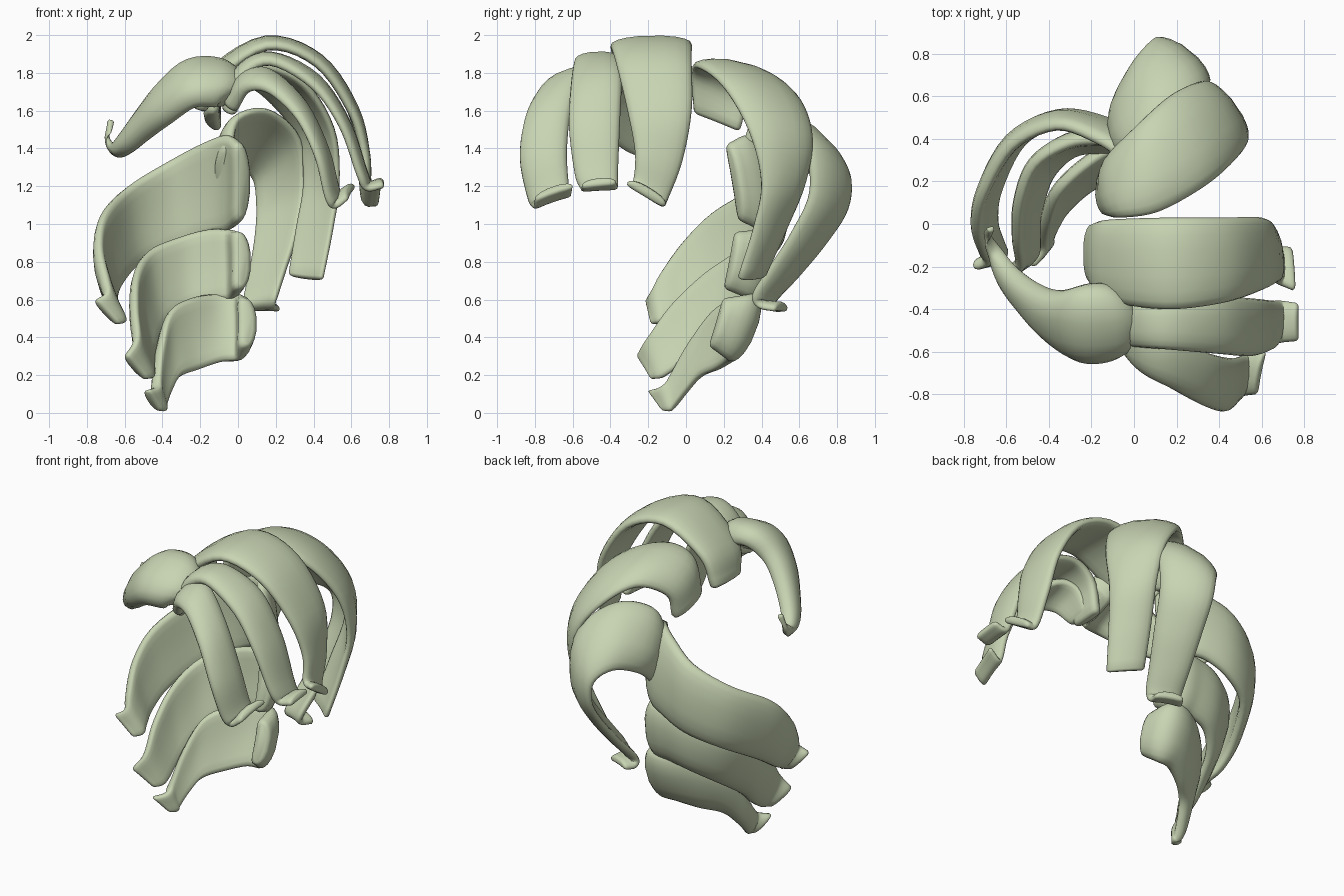
import bpy, bmesh, math
from mathutils import Vector

HEAD = Vector((0, 0, 1.05))
mat = bpy.data.materials.new("pale_green")
mat.diffuse_color = (0.58, 0.66, 0.45, 1)


def spline(p, i, t):
    # Catmull-Rom between p[i] and p[i + 1]
    a = p[i - 1] if i > 0 else p[0] * 2 - p[1]
    b, c = p[i], p[i + 1]
    d = p[i + 2] if i + 2 < len(p) else c * 2 - b
    return 0.5 * (2 * b + (c - a) * t + (2 * a - 5 * b + 4 * c - d) * t * t
                  + (3 * b - a - 3 * c + d) * t ** 3)


def strand(name, edges, thick=0.06, crown=0.03, taper=0.4, steps=5, sides=18):
    """Thick curved ribbon lofted between two edge paths (x,y,z,x,y,z per station)."""
    L = [Vector(e[:3]) for e in edges]
    R = [Vector(e[3:]) for e in edges]
    st = [(spline(L, i, k / steps), spline(R, i, k / steps))
          for i in range(len(L) - 1) for k in range(steps)] + [(L[-1], R[-1])]
    mid = [(a + b) / 2 for a, b in st]
    n = len(st)
    tan = [(mid[min(i + 1, n - 1)] - mid[max(i - 1, 0)]).normalized() for i in range(n)]
    nor = [tan[i].cross(st[i][1] - st[i][0]).normalized() for i in range(n)]
    if nor[n // 2].dot(mid[n // 2] - HEAD) < 0:
        nor = [-v for v in nor]
    wmax = max((b - a).length for a, b in st)
    bm = bmesh.new()
    rings = []

    def ring(i, shift, sw, sv):
        half = (st[i][1] - st[i][0]) / 2
        th = thick / 2 * (1 - taper * i / (n - 1)) * sv
        cr = crown * 2 * half.length / wmax
        vs = []
        for k in range(sides):
            a = 2 * math.pi * k / sides
            u = math.copysign(abs(math.cos(a)) ** 0.7, math.cos(a)) * sw
            v = math.copysign(abs(math.sin(a)) ** 0.7, math.sin(a))
            vs.append(bm.verts.new(mid[i] + half * u + tan[i] * shift
                                   + nor[i] * (cr * (1 - u * u) + th * v)))
        rings.append(vs)

    # rounded root, body, rounded tip
    ring(0, -0.022, 0.84, 0.45)
    ring(0, -0.015, 0.94, 0.8)
    for i in range(n):
        ring(i, 0, 1, 1)
    ring(n - 1, 0.008, 0.94, 0.8)
    ring(n - 1, 0.013, 0.84, 0.45)
    for a, b in zip(rings, rings[1:]):
        for k in range(sides):
            m = (k + 1) % sides
            bm.faces.new((a[k], a[m], b[m], b[k]))
    bm.faces.new(rings[0])
    bm.faces.new(rings[-1])
    bmesh.ops.recalc_face_normals(bm, faces=bm.faces)
    for f in bm.faces:
        f.smooth = True
    me = bpy.data.meshes.new(name)
    bm.to_mesh(me)
    bm.free()
    me.materials.append(mat)
    bpy.context.collection.objects.link(bpy.data.objects.new(name, me))


# Fringe swept to the right
strand("fringe_right_top", [
    (-.19, 0, 1.62, -.19, -.28, 1.62), (-.12, .02, 1.80, -.12, -.36, 1.76),
    (.15, .03, 1.95, .15, -.40, 1.94), (.42, .03, 1.86, .42, -.37, 1.85),
    (.60, .03, 1.60, .60, -.31, 1.60), (.65, -.02, 1.33, .67, -.27, 1.38),
    (.67, -.10, 1.12, .68, -.28, 1.23), (.73, -.11, 1.10, .745, -.31, 1.22)], .085, .015)
strand("fringe_right_middle", [
    (-.04, -.38, 1.62, -.03, -.58, 1.60), (.02, -.36, 1.80, .02, -.58, 1.78),
    (.17, -.35, 1.87, .17, -.59, 1.86), (.40, -.34, 1.77, .40, -.61, 1.73),
    (.56, -.35, 1.53, .55, -.62, 1.52), (.65, -.36, 1.28, .64, -.59, 1.27),
    (.69, -.36, 1.20, .68, -.56, 1.19), (.76, -.37, 1.22, .76, -.55, 1.20)], .08, .015)
strand("fringe_right_front", [
    (-.03, -.45, 1.64, -.02, -.62, 1.62), (.04, -.47, 1.78, .05, -.70, 1.71),
    (.16, -.52, 1.80, .17, -.77, 1.70), (.33, -.60, 1.64, .32, -.85, 1.56),
    (.45, -.63, 1.40, .42, -.88, 1.35), (.51, -.62, 1.20, .47, -.84, 1.14),
    (.54, -.61, 1.16, .51, -.81, 1.09), (.61, -.60, 1.20, .57, -.80, 1.13)], .08, .02)

# Fringe swept to the left, plump at the root and ending in a thin curl
strand("fringe_left", [
    (-.06, -.34, 1.74, -.06, -.57, 1.66), (-.11, -.29, 1.82, -.11, -.63, 1.65),
    (-.24, -.29, 1.83, -.24, -.64, 1.64), (-.37, -.32, 1.74, -.38, -.54, 1.54),
    (-.48, -.28, 1.61, -.50, -.41, 1.45), (-.58, -.20, 1.48, -.59, -.30, 1.38),
    (-.64, -.12, 1.42, -.65, -.18, 1.36), (-.68, -.05, 1.46, -.70, -.08, 1.42),
    (-.66, -.02, 1.53, -.69, -.03, 1.54)], .2, .04, .85)

# Long strands over the back right
strand("crown_back_right", [
    (-.11, .29, 1.51, -.13, .04, 1.61), (-.10, .34, 1.66, -.06, .03, 1.80),
    (.03, .48, 1.74, .12, .06, 1.84), (.18, .61, 1.64, .35, .19, 1.74),
    (.32, .67, 1.45, .50, .33, 1.50), (.35, .63, 1.22, .53, .40, 1.22),
    (.31, .53, .98, .50, .36, .98), (.27, .42, .74, .45, .28, .72)], .08, .04)
strand("back_long", [
    (-.06, .45, 1.12, -.05, .30, 1.42), (-.07, .60, 1.24, 0, .36, 1.57),
    (.00, .76, 1.30, .17, .48, 1.60), (.08, .86, 1.23, .33, .62, 1.45),
    (.10, .85, 1.08, .35, .66, 1.18), (.09, .75, .92, .31, .56, .95),
    (.06, .60, .74, .25, .44, .76), (.03, .47, .60, .21, .36, .63),
    (.03, .48, .55, .20, .38, .57), (.06, .53, .55, .22, .46, .55)], .08, .04)

# Three stacked strands wrapping the back left
strand("side_left_upper", [
    (0, .23, 1.43, 0, .30, 1.01), (-.06, .32, 1.47, -.06, .41, .96),
    (-.18, .40, 1.43, -.17, .47, .94), (-.37, .46, 1.33, -.34, .48, .87),
    (-.58, .36, 1.20, -.52, .39, .79), (-.71, .14, 1.06, -.63, .17, .66),
    (-.74, -.02, .90, -.65, .02, .56), (-.71, -.14, .73, -.62, -.08, .51),
    (-.70, -.18, .64, -.60, -.13, .48), (-.75, -.20, .60, -.63, -.17, .47)], .1, .03)
strand("side_left_middle", [
    (0, .28, .96, 0, .22, .65), (-.05, .39, .97, -.04, .34, .60),
    (-.16, .40, .97, -.14, .35, .59), (-.31, .38, .93, -.28, .33, .55),
    (-.47, .28, .86, -.39, .22, .46), (-.54, .10, .74, -.44, .06, .34),
    (-.55, -.08, .57, -.45, -.02, .26), (-.54, -.20, .40, -.45, -.12, .19),
    (-.59, -.25, .31, -.48, -.17, .18)], .1, .03)
strand("side_left_lower", [
    (.03, .22, .61, .03, .14, .34), (.0, .35, .63, .0, .22, .28),
    (-.10, .36, .63, -.09, .22, .27), (-.24, .27, .61, -.21, .16, .23),
    (-.36, .15, .54, -.31, .07, .19), (-.41, .02, .37, -.36, 0, .11),
    (-.43, -.08, .20, -.39, -.06, .03), (-.43, -.13, .14, -.39, -.08, .01),
    (-.48, -.19, .12, -.41, -.11, .01)], .1, .03)
